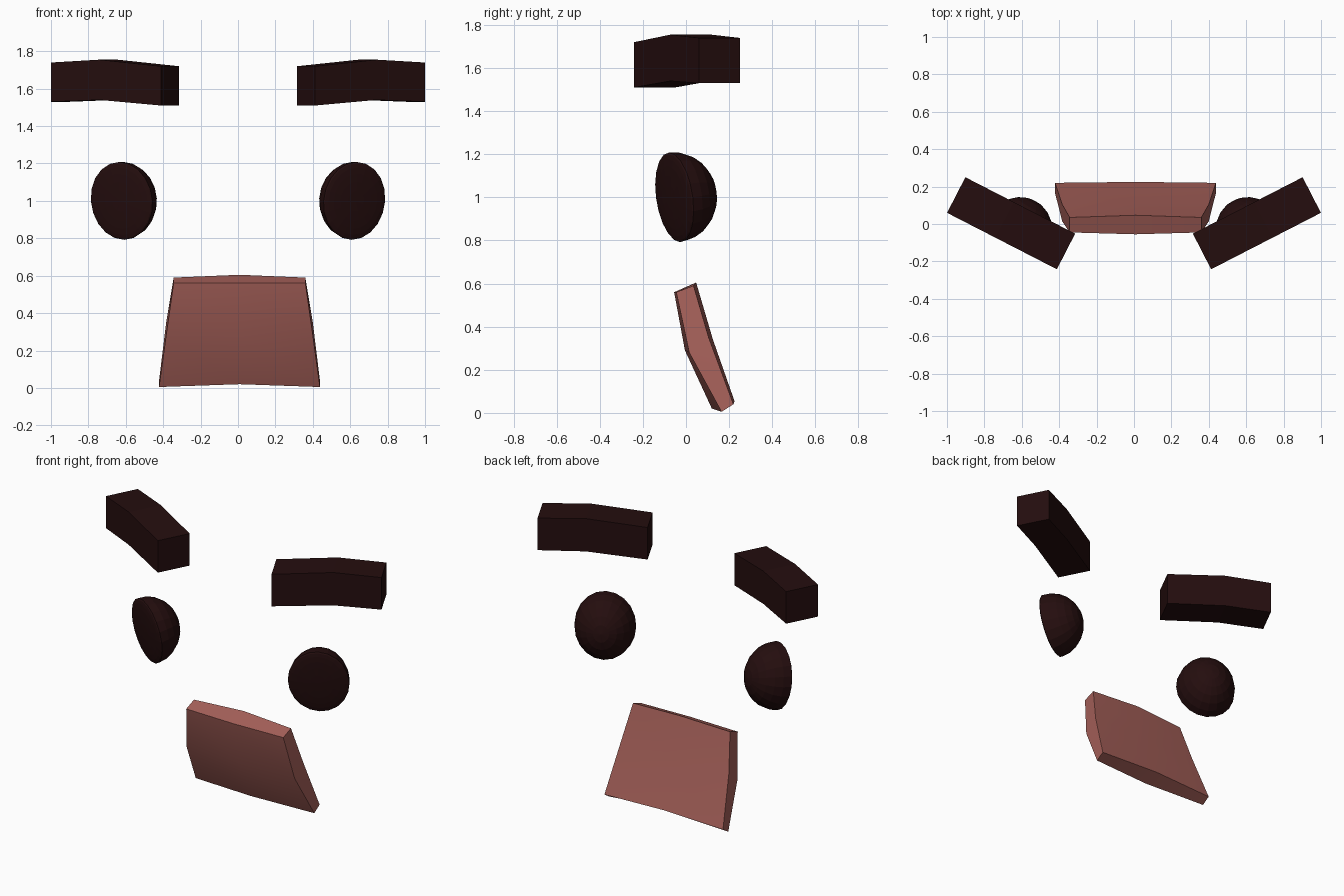
import bpy, bmesh, math
from mathutils import Matrix, Vector

default = bpy.data.objects.get("Cube")
if default:
    bpy.data.objects.remove(default, do_unlink=True)


def material(name, colour):
    mat = bpy.data.materials.new(name)
    mat.use_nodes = True
    mat.diffuse_color = (*colour, 1)
    shader = next(n for n in mat.node_tree.nodes if n.type == 'BSDF_PRINCIPLED')
    shader.inputs["Base Color"].default_value = (*colour, 1)
    return mat


dark = material("dark brown", (0.018, 0.0042, 0.0044))
pink = material("tongue pink", (0.37, 0.115, 0.098))


def finish(name, bm, mat, smooth=False):
    bmesh.ops.recalc_face_normals(bm, faces=bm.faces)
    mesh = bpy.data.meshes.new(name)
    bm.to_mesh(mesh)
    bm.free()
    mesh.materials.append(mat)
    obj = bpy.data.objects.new(name, mesh)
    bpy.context.collection.objects.link(obj)
    if smooth:
        bpy.ops.object.select_all(action='DESELECT')
        obj.select_set(True)
        bpy.context.view_layer.objects.active = obj
        bpy.ops.object.shade_smooth_by_angle(angle=math.radians(30))
    return obj


def loft(sections):
    """Skin closed sections and cap both ends with quads."""
    bm = bmesh.new()
    rings = [[bm.verts.new(p) for p in s] for s in sections]
    n = len(rings[0])
    for a, b in zip(rings, rings[1:]):
        for i in range(n):
            j = (i + 1) % n
            bm.faces.new((a[i], a[j], b[j], b[i]))
    for r in (rings[0], rings[-1]):
        for i in range(n // 2 - 1):
            bm.faces.new((r[i], r[i + 1], r[n - 2 - i], r[n - 1 - i]))
    return bm


def place(bm, side, origin, tilt=0):
    """Turn a part outward, move it to the left side, mirror if needed."""
    turn = Matrix.Rotation(math.radians(27.2), 4, 'Z')
    lean = Matrix.Rotation(math.radians(tilt), 4, 'X')
    flip = Matrix.Diagonal((side, 1, 1, 1))
    bm.transform(flip @ Matrix.Translation(Vector(origin)) @ turn @ lean)


for label, side in (("left", 1), ("right", -1)):
    # Eyebrow: a square bar with one gentle kink
    half = 0.107
    brow = loft([[(x, -half, low), (x, half, low), (x, half, high), (x, -half, high)]
                 for x, low, high in ((-0.33, 1.51, 1.72), (0.04, 1.54, 1.755),
                                      (0.33, 1.53, 1.74))])
    place(brow, side, (0.657, 0.004, 0))
    finish(label + "_eyebrow", brow, dark)

    # Eye: a dome behind with an almost flat front
    eye = bmesh.new()
    bmesh.ops.create_uvsphere(eye, u_segments=20, v_segments=12, radius=1)
    eye.transform(Matrix.Rotation(math.pi / 2, 4, 'X'))
    for v in eye.verts:
        v.co.x *= 0.185
        v.co.z *= 0.21
        v.co.y *= 0.2 if v.co.y > 0 else 0.02
    place(eye, side, (0.622, -0.053, 1.0), tilt=8)
    finish(label + "_eye", eye, dark)

# Tongue: a bent slab, widening downward, with its middle bowed forward
end = [(-0.045, 0.56), (0.015, 0.28), (0.165, 0.005),
       (0.22, 0.04), (0.105, 0.35), (0.035, 0.59)]
middle = [(-0.055, 0.56), (-0.005, 0.29), (0.12, 0.02),
          (0.225, 0.055), (0.125, 0.34), (0.047, 0.605)]
widths = [0.352, 0.392, 0.43]
widths += widths[::-1]
sections = [[(0.008 + s * w, y, z) for w, (y, z) in zip(widths, profile)]
            for s, profile in ((-1, end), (0, middle), (1, end))]
finish("tongue", loft(sections), pink, smooth=True)
